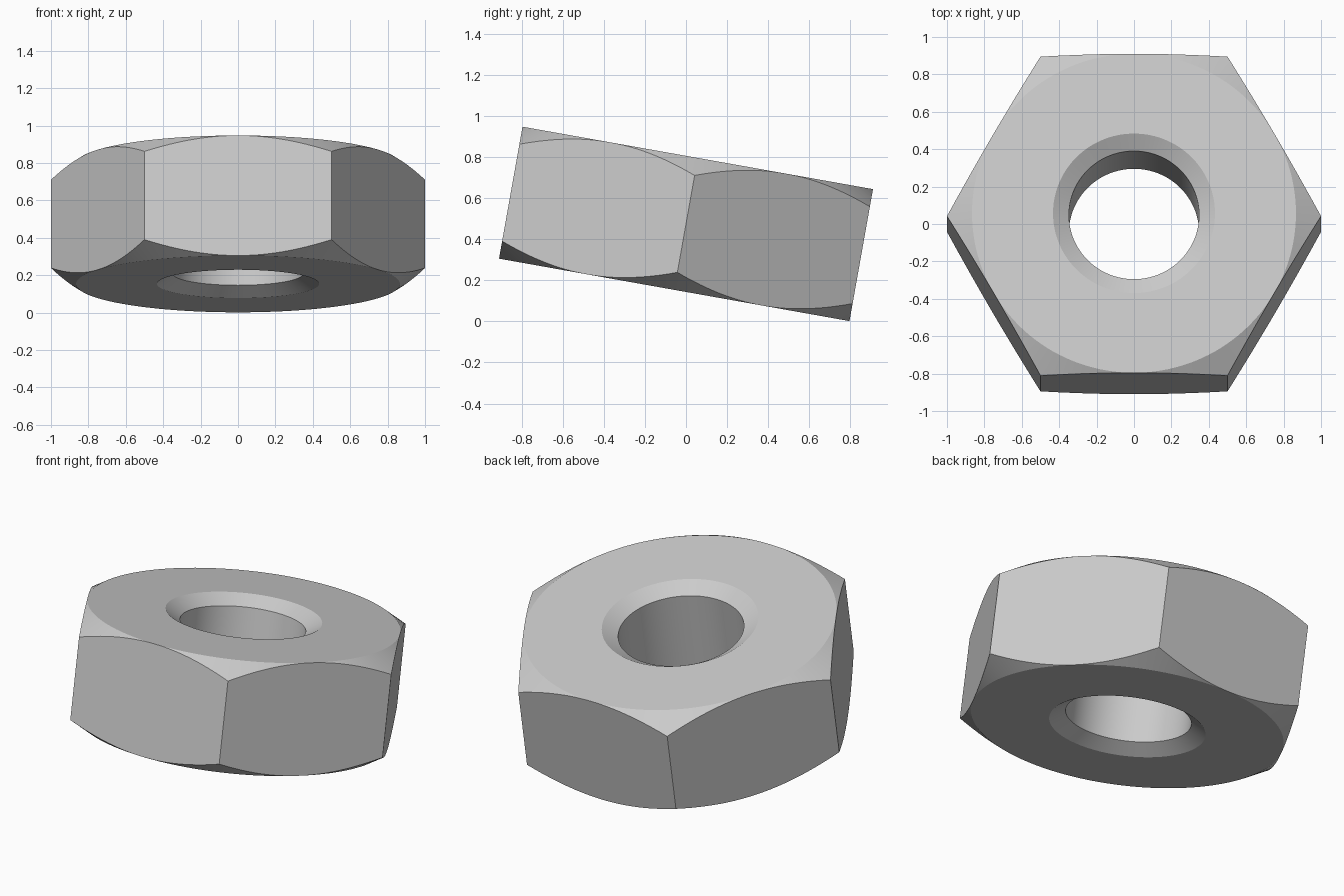
import bpy, bmesh
from math import cos, sin, pi, radians

if "Cube" in bpy.data.objects:
    bpy.data.objects.remove(bpy.data.objects["Cube"], do_unlink=True)

SEGMENTS = 144                 # multiple of six, so corners land on columns
HALF = 0.326                   # half the thickness
FLAT = cos(pi / 6)             # centre to flat, corner radius is one
SLOPE = 0.645                  # drop per unit of radius on all chamfers
BORE, RIM = 0.348, 0.433       # hole radius and countersink radius

# Steel material
steel = bpy.data.materials.new("light_grey_steel")
steel.use_nodes = True
colour = (0.6, 0.6, 0.6, 1)
steel.diffuse_color = colour
steel.node_tree.nodes["Principled BSDF"].inputs["Base Color"].default_value = colour


def section(angle):
    """Closed radius/height loop of the nut at one angle."""
    outer = FLAT / cos(angle % (pi / 3) - pi / 6)
    upper = [(BORE, HALF - (RIM - BORE) * SLOPE), (RIM, HALF),
             (FLAT, HALF), (outer, HALF - (outer - FLAT) * SLOPE)]
    return upper + [(r, -z) for r, z in reversed(upper)]


# Hex nut body: sections swept around the axis and joined with quads
bm = bmesh.new()
columns = []
for i in range(SEGMENTS):
    a = 2 * pi * i / SEGMENTS
    columns.append([bm.verts.new((r * cos(a), r * sin(a), z)) for r, z in section(a)])
for i, here in enumerate(columns):
    there = columns[(i + 1) % SEGMENTS]
    for j in range(len(here)):
        k = (j + 1) % len(here)
        bm.faces.new((here[j], here[k], there[k], there[j]))
bmesh.ops.remove_doubles(bm, verts=bm.verts, dist=0.00001)
bmesh.ops.recalc_face_normals(bm, faces=bm.faces)

mesh = bpy.data.meshes.new("hex_nut")
bm.to_mesh(mesh)
bm.free()
mesh.materials.append(steel)
nut = bpy.data.objects.new("hex_nut", mesh)
bpy.context.collection.objects.link(nut)

# Tilt with the front edge raised
nut.rotation_euler.x = radians(-10.1)
nut.location.z = 0.474

bpy.ops.object.select_all(action="DESELECT")
nut.select_set(True)
bpy.context.view_layer.objects.active = nut
bpy.ops.object.shade_smooth_by_angle(angle=radians(28))
